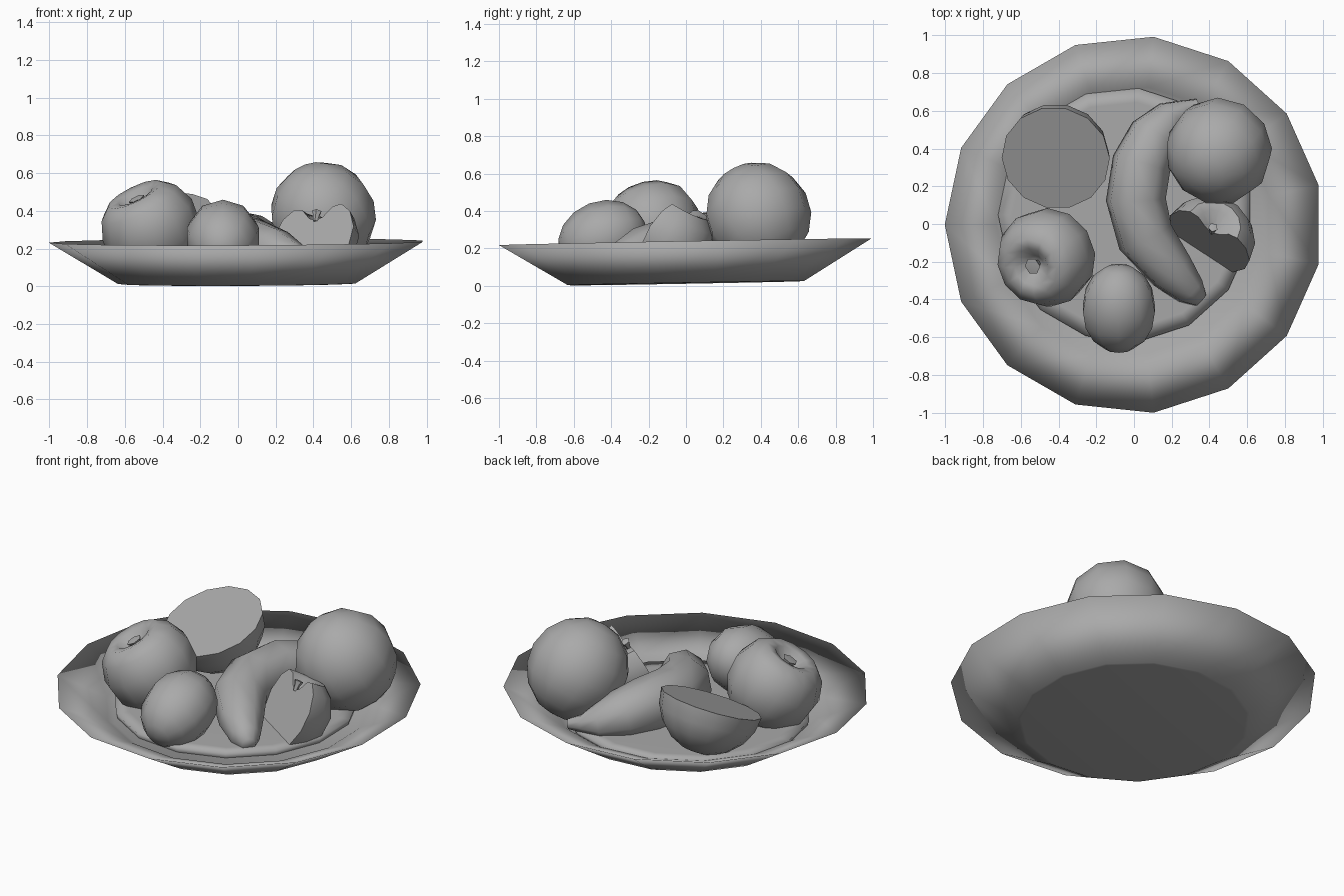
import bpy
import bmesh
from math import sin, cos, pi, radians
from mathutils import Vector, Matrix

if "Cube" in bpy.data.objects:
    bpy.data.objects.remove(bpy.data.objects["Cube"], do_unlink=True)

grey = bpy.data.materials.new("plain grey")
grey.use_nodes = True
grey.diffuse_color = (0.4, 0.4, 0.4, 1)
grey.node_tree.nodes["Principled BSDF"].inputs["Base Color"].default_value = (0.4, 0.4, 0.4, 1)


def finish(name, bm, matrix=Matrix(), angle=45):
    """Turn a bmesh into a smooth-shaded object."""
    bmesh.ops.remove_doubles(bm, verts=bm.verts, dist=0.0005)
    bmesh.ops.recalc_face_normals(bm, faces=bm.faces)
    bm.transform(matrix)
    mesh = bpy.data.meshes.new(name)
    bm.to_mesh(mesh)
    bm.free()
    mesh.materials.append(grey)
    obj = bpy.data.objects.new(name, mesh)
    bpy.context.collection.objects.link(obj)
    bpy.ops.object.select_all(action="DESELECT")
    obj.select_set(True)
    bpy.context.view_layer.objects.active = obj
    bpy.ops.object.shade_smooth_by_angle(angle=radians(angle))


def lathe(profile, steps, turn=2 * pi, start=0.0):
    """Spin a radius/height profile; a half turn gets a flat cut face."""
    bm = bmesh.new()
    rot = Matrix.Rotation(start, 3, "Z")
    verts = [bm.verts.new(rot @ Vector((r, 0, z))) for r, z in profile]
    edges = [bm.edges.new(pair) for pair in zip(verts, verts[1:])]
    bmesh.ops.spin(bm, geom=verts + edges, axis=(0, 0, 1), cent=(0, 0, 0),
                   angle=turn, steps=steps)
    bmesh.ops.remove_doubles(bm, verts=bm.verts, dist=0.0005)
    if turn < 6:
        rim = [e for e in bm.edges if e.is_boundary]
        bmesh.ops.contextual_create(bm, geom=rim)
    return bm


def place(centre, up, facing=(0, -1, 0)):
    """Matrix whose z follows up and whose -y looks along facing."""
    z = Vector(up).normalized()
    y = -(Vector(facing) - Vector(facing).dot(z) * z).normalized()
    x = y.cross(z)
    return Matrix.Translation(centre) @ Matrix((x, y, z)).transposed().to_4x4()


def ball(name, centre, radii, up, sides, rings):
    bm = bmesh.new()
    bmesh.ops.create_uvsphere(bm, u_segments=sides, v_segments=rings, radius=1)
    bm.transform(Matrix.Diagonal((*radii, 1)))
    finish(name, bm, place(centre, up), 60)


def sweep(name, path, sides):
    """Tube through (x, y, z, radius) points with closed ends."""
    bm = bmesh.new()
    points = [Vector(p[:3]) for p in path]
    loops = []
    for i, p in enumerate(points):
        along = (points[min(i + 1, len(points) - 1)] - points[max(i - 1, 0)]).normalized()
        side = along.cross(Vector((0, 0, 1))).normalized()
        up = side.cross(along)
        loops.append([bm.verts.new(p + path[i][3] * (side * cos(a) + up * sin(a)))
                      for a in (2 * pi * (k + 0.25) / sides for k in range(sides))])
    for low, high in zip(loops, loops[1:]):
        for k in range(sides):
            n = (k + 1) % sides
            bm.faces.new((low[k], low[n], high[n], high[k]))
    bm.faces.new(loops[0])
    bm.faces.new(loops[-1])
    finish(name, bm, angle=65)


# Dish: thin sloping rim, slightly tilted, with a raised floor inside
tilt = (Matrix.Translation((0, 0, 0.013)) @ Matrix.Rotation(0.018, 4, "X")
        @ Matrix.Rotation(-0.004, 4, "Y"))
dish = [(0, 0), (0.62, 0), (0.637, 0.002), (1.002, 0.222), (0.73, 0.11), (0.69, 0.085), (0, 0.085)]
finish("dish", lathe(dish, 15, start=pi), tilt, 180)
floor = [(0, 0.118), (0.6, 0.118), (0.675, 0.116), (0.665, 0.085)]
finish("dish_floor", lathe(floor, 15, start=pi), tilt @ Matrix.Translation((-0.045, 0.05, 0)), 180)

# Whole round fruits
ball("orange", (0.45, 0.385, 0.375), (0.282, 0.285, 0.288), (-0.3, -0.45, 0.85), 11, 8)
ball("plum", (-0.08, -0.447, 0.255), (0.2, 0.198, 0.242), (0, 0.92, 0.35), 10, 8)

# Halved citrus with its cut face leaning forwards
citrus = [(0.288 * cos(a), -0.288 * sin(a)) for a in (pi / 2 * k / 5 for k in range(6))]
finish("half_citrus", lathe([(0, 0)] + citrus, 14),
       place((-0.415, 0.35, 0.39), (-0.1, -0.36, 0.93)))

# Whole apple with stem
apple = [(0, 0.12), (0.045, 0.14), (0.1, 0.2), (0.155, 0.21), (0.22, 0.155), (0.262, 0.05),
         (0.25, -0.07), (0.19, -0.17), (0.11, -0.225), (0.05, -0.225), (0, -0.19)]
spot = place((-0.46, -0.175, 0.305), (-0.4, -0.25, 0.82))
finish("apple", lathe(apple, 12), spot, 60)
stem = [(0, 0.12), (0.02, 0.12), (0.03, 0.16), (0.045, 0.185), (0, 0.19)]
finish("apple_stem", lathe(stem, 6), spot)

# Halved apple standing on its edge, with core stem
half_spot = place((0.395, -0.095, 0.25), (0.14, 0.45, 0.85), (-0.45, -0.68, 0.5))
half = [(r * 0.93, z * 0.93) for r, z in apple]
finish("half_apple", lathe(half, 7, pi), half_spot, 50)
finish("half_apple_stem", lathe([(r * 0.6, z * 0.9) for r, z in stem], 5), half_spot)

# Banana
banana = [(0.355, -0.405, 0.14, 0.04), (0.3, -0.355, 0.15, 0.085), (0.2, -0.25, 0.185, 0.125),
          (0.06, -0.07, 0.215, 0.155), (0.01, 0.13, 0.235, 0.162), (0.04, 0.32, 0.24, 0.16),
          (0.11, 0.47, 0.22, 0.14), (0.2, 0.57, 0.19, 0.095), (0.27, 0.61, 0.18, 0.05),
          (0.34, 0.635, 0.17, 0.03)]
sweep("banana", banana, 8)
